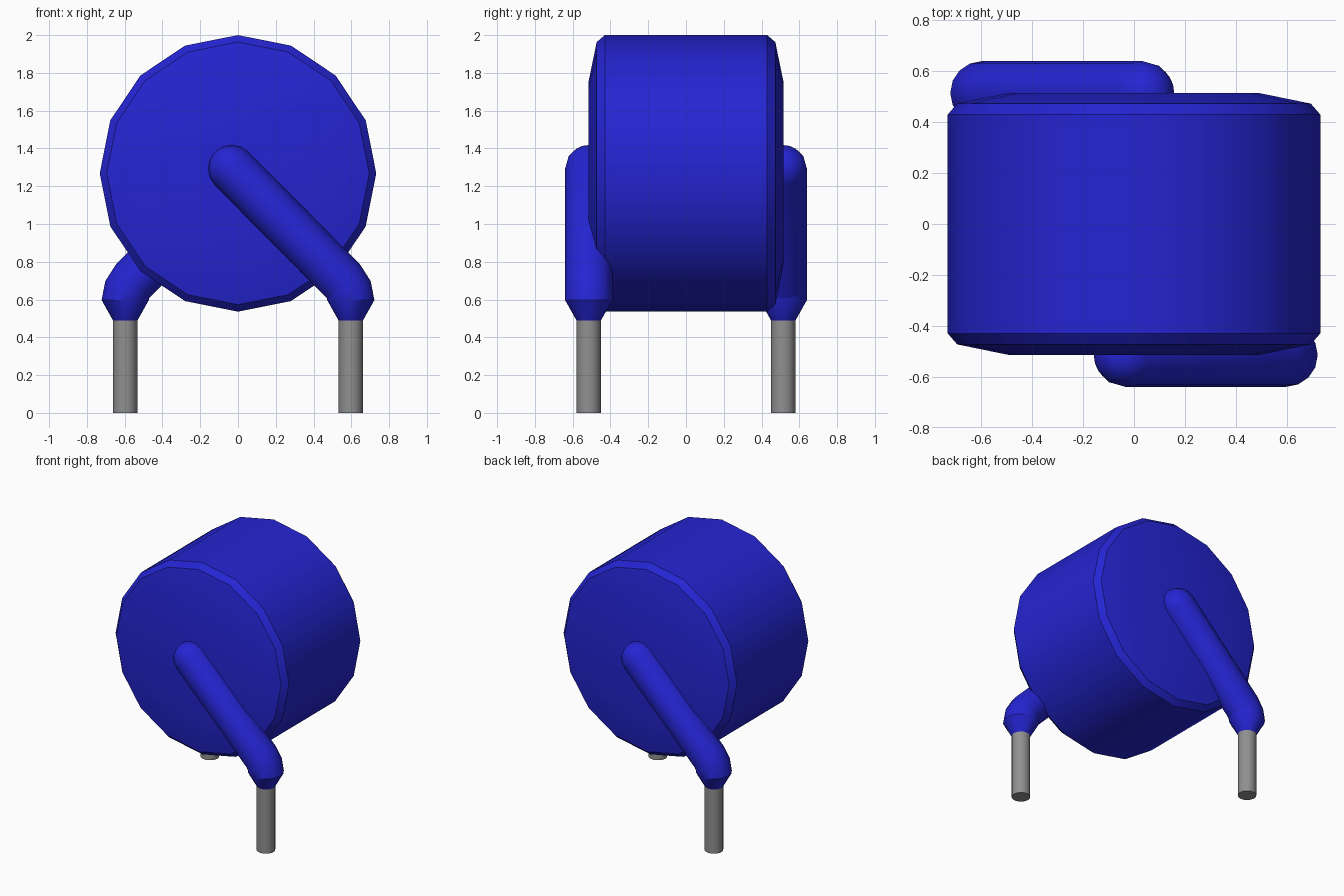
import bpy
import bmesh
import math
from mathutils import Vector

cube = bpy.data.objects.get("Cube")
if cube:
    bpy.data.objects.remove(cube, do_unlink=True)


def material(name, color):
    m = bpy.data.materials.new(name)
    m.use_nodes = True
    m.diffuse_color = (*color, 1)
    m.node_tree.nodes["Principled BSDF"].inputs["Base Color"].default_value = (*color, 1)
    return m


BLUE = material("blue coating", (0.018, 0.018, 0.65))
GREY = material("grey metal", (0.28, 0.28, 0.28))


def tube(name, rings, sides, mat, turn=1):
    """Skin rings of (centre, side axis, up axis, radius); turn=-1 spins half a turn about z."""
    bm = bmesh.new()
    loops = []
    for centre, u, v, r in rings:
        loop = []
        for i in range(sides):
            a = 2 * math.pi * i / sides
            p = Vector(centre) + r * (math.cos(a) * Vector(u) + math.sin(a) * Vector(v))
            loop.append(bm.verts.new((p.x * turn, p.y * turn, p.z)))
        loops.append(loop)
    for a, b in zip(loops, loops[1:]):
        for i in range(sides):
            j = (i + 1) % sides
            bm.faces.new((a[i], a[j], b[j], b[i]))
    bm.faces.new(loops[0][::-1])
    bm.faces.new(loops[-1])
    bmesh.ops.recalc_face_normals(bm, faces=bm.faces)
    me = bpy.data.meshes.new(name)
    bm.to_mesh(me)
    bm.free()
    me.materials.append(mat)
    ob = bpy.data.objects.new(name, me)
    bpy.context.collection.objects.link(ob)
    bpy.ops.object.select_all(action='DESELECT')
    ob.select_set(True)
    bpy.context.view_layer.objects.active = ob
    bpy.ops.object.shade_smooth_by_angle(angle=math.radians(28))


# Drum body: chamfered rims and slightly domed ends
half = [(0.515, 0.49), (0.473, 0.695), (0.43, 0.732)]
profile = [(-y, r) for y, r in half] + [(y, r) for y, r in reversed(half)]
tube("drum_body", [((0, y, 1.268), (1, 0, 0), (0, 0, 1), r) for y, r in profile], 16, BLUE)

# Coated lead: flared collar, bend, diagonal run and rounded end
Y, R, PIN = -0.515, 0.125, 0.065


def lead_ring(x, z, degrees, r):
    a = math.radians(degrees)   # lean of the path from vertical towards -x
    return (x, Y, z), (math.cos(a), 0, math.sin(a)), (0, 1, 0), r


lead = [lead_ring(0.597, 0.49, 0, PIN), lead_ring(0.597, 0.597, 0, R),
        lead_ring(0.587, 0.65, 22.5, R), lead_ring(0.558, 0.697, 45, R)]
for step in (0, 22.5, 45, 67.5, 87):
    b = math.radians(step)
    d = R * math.sin(b) * math.sqrt(0.5)
    lead.append(lead_ring(-0.033 - d, 1.293 + d, 45, R * math.cos(b)))

pin = [lead_ring(0.597, z, 0, PIN) for z in (0, 0.52)]

for side, turn in (("front", 1), ("back", -1)):
    tube(side + "_coated_lead", lead, 16, BLUE, turn)
    tube(side + "_pin", pin, 16, GREY, turn)
